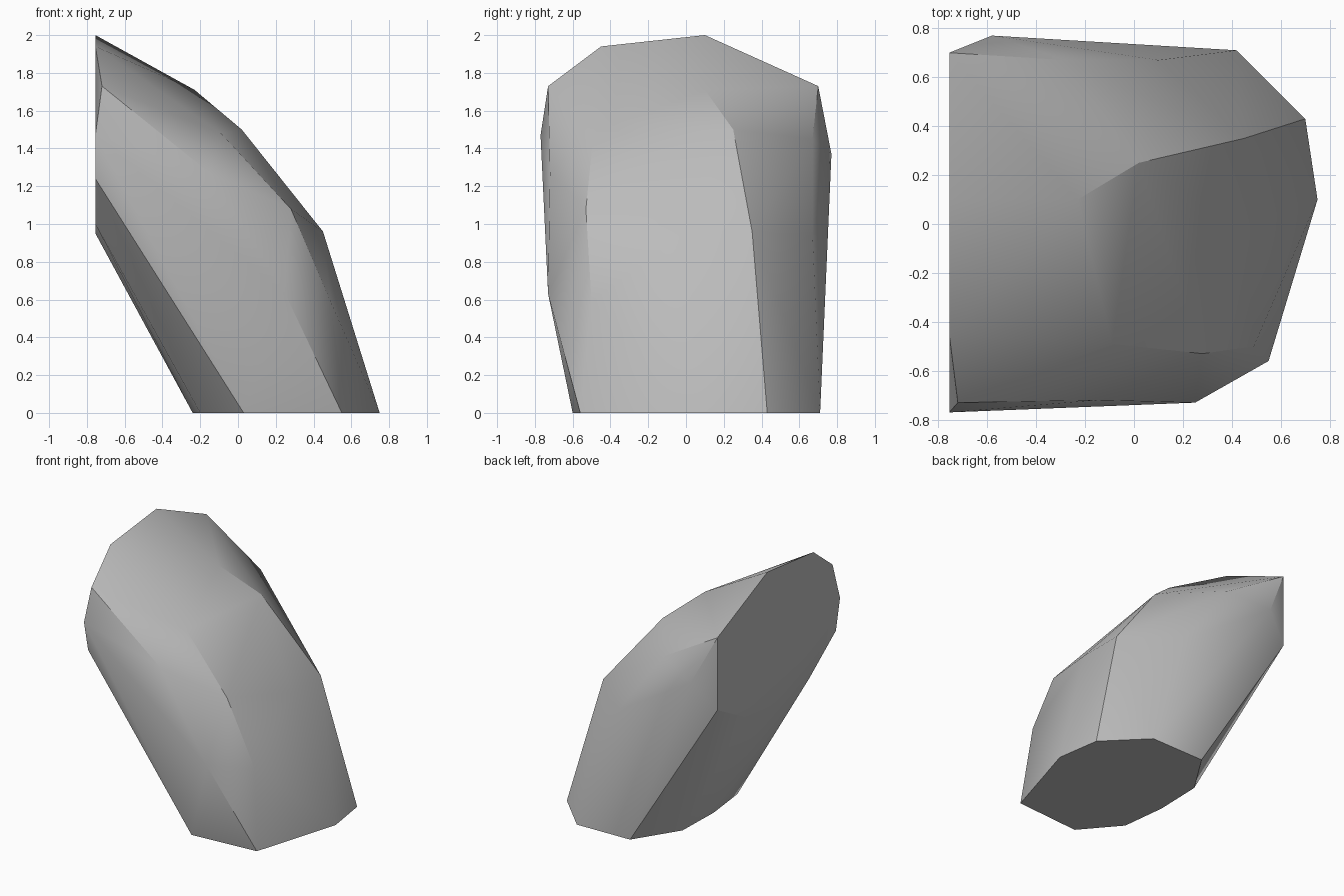
import bpy
import bmesh
import math

default_cube = bpy.data.objects.get("Cube")
if default_cube:
    bpy.data.objects.remove(default_cube, do_unlink=True)


def make_material(name, colour):
    material = bpy.data.materials.new(name)
    material.use_nodes = True
    material.diffuse_color = colour
    shader = next(n for n in material.node_tree.nodes if n.type == "BSDF_PRINCIPLED")
    shader.inputs["Base Color"].default_value = colour
    return material


def hull_object(name, sections, material):
    """Wrap a faceted skin around a list of cross sections."""
    shape = bmesh.new()
    for section in sections:
        for point in section:
            shape.verts.new(point)
    result = bmesh.ops.convex_hull(shape, input=shape.verts[:])
    unused = set(result["geom_interior"]) | set(result["geom_unused"])
    bmesh.ops.delete(shape, geom=[g for g in unused if isinstance(g, bmesh.types.BMVert)],
                     context="VERTS")
    # Merge the triangles of the two flat cut ends
    bmesh.ops.dissolve_limit(shape, angle_limit=math.radians(0.5),
                             verts=shape.verts[:], edges=shape.edges[:])
    bmesh.ops.recalc_face_normals(shape, faces=shape.faces[:])
    mesh = bpy.data.meshes.new(name)
    shape.to_mesh(mesh)
    shape.free()
    mesh.materials.append(material)
    rock = bpy.data.objects.new(name, mesh)
    bpy.context.collection.objects.link(rock)
    return rock


# Flat foot of the leaning rock, as x and y on the ground
foot_outline = [(.75, .1), (.7, .43), (.42, .71), (-.02, .7), (-.23, .37),
                (-.24, .01), (-.2, -.33), (.03, -.6), (.55, -.56)]
foot = [(x, y, 0) for x, y in foot_outline]

# Upright cut at the high end, as y and z on one plane
cut_x = -.755
cut_outline = [(.1, 2), (.7, 1.73), (.7, 1.18), (.37, 1), (0, .95),
               (-.4, 1), (-.72, 1.24), (-.77, 1.47), (-.45, 1.94)]
cut_end = [(cut_x, y, z) for y, z in cut_outline]

# Bulging bend between them: lower and upper rows of corners
lower_bend = [(.45, 0, .96), (.45, .35, .96), (.1, .67, .94),
              (.25, -.73, .63), (.49, -.5, .59), (.28, -.53, 1.08)]
upper_bend = [(-.23, .1, 1.71), (.02, .25, 1.5), (-.28, .67, 1.45), (-.58, .77, 1.37),
              (-.72, -.73, 1.73), (-.15, -.72, 1.27), (-.09, -.49, 1.48)]

stone = make_material("grey stone", (.5, .5, .5, 1))
rock = hull_object("leaning_rock", [foot, lower_bend, upper_bend, cut_end], stone)

bpy.ops.object.select_all(action="DESELECT")
rock.select_set(True)
bpy.context.view_layer.objects.active = rock
bpy.ops.object.shade_smooth_by_angle(angle=math.radians(30))
